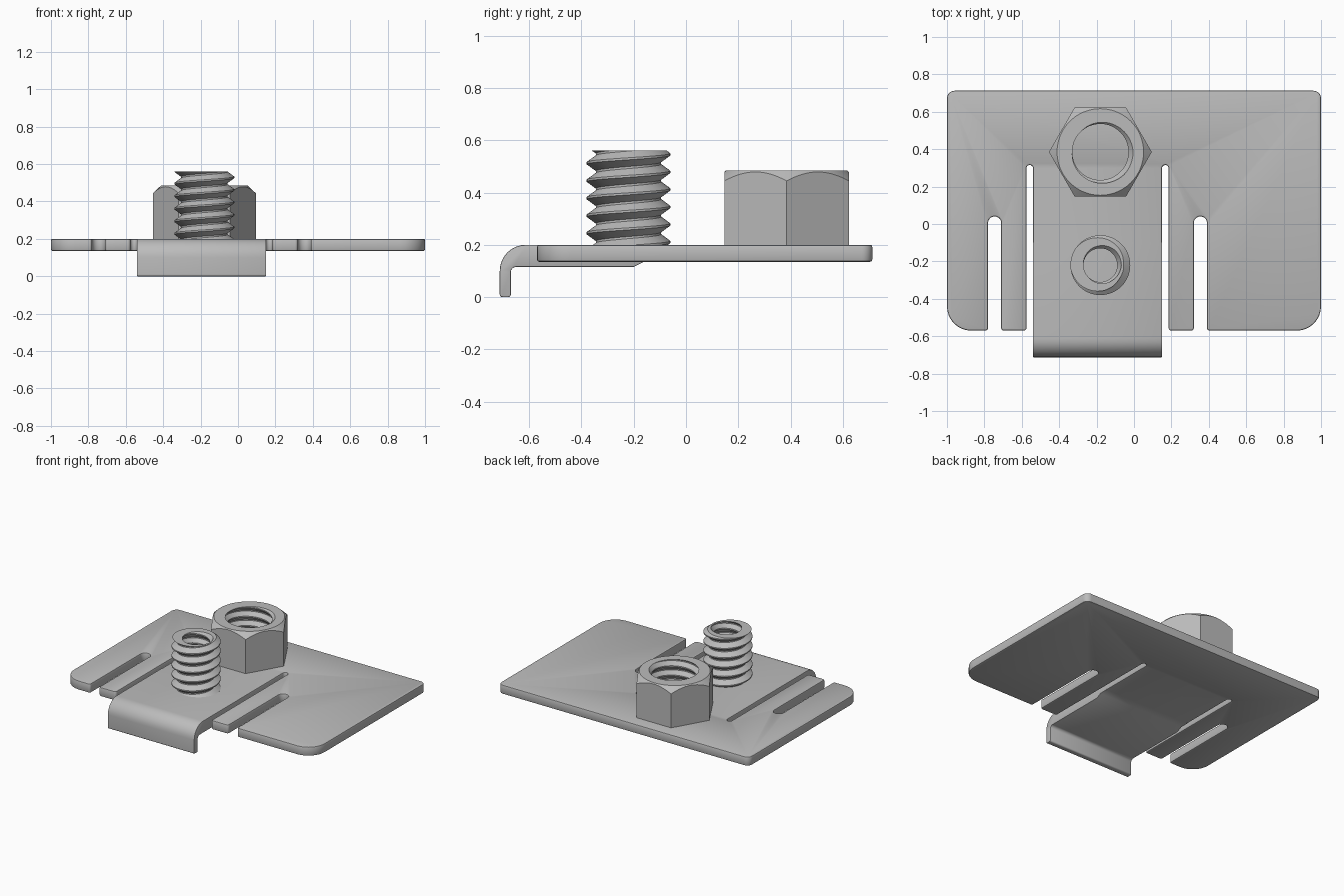
import bpy, bmesh, math
from mathutils import Vector

if "Cube" in bpy.data.objects:
    bpy.data.objects.remove(bpy.data.objects["Cube"])

steel = bpy.data.materials.new("grey steel")
steel.use_nodes = True
steel.diffuse_color = (0.5, 0.5, 0.5, 1)
steel.node_tree.nodes["Principled BSDF"].inputs["Base Color"].default_value = (0.5, 0.5, 0.5, 1)

TOP, BOTTOM = 0.2, 0.135     # plate faces
AXIS = -0.195                # centre line of the tongue and slots
SEAM = -0.1                  # where the tongue joins the plate
BOLT_X = -0.18
PITCH = 0.067


def finish(name, bm):
    bmesh.ops.recalc_face_normals(bm, faces=bm.faces)
    mesh = bpy.data.meshes.new(name)
    bm.to_mesh(mesh)
    bm.free()
    mesh.materials.append(steel)
    ob = bpy.data.objects.new(name, mesh)
    bpy.context.collection.objects.link(ob)
    return ob


def activate(ob):
    bpy.ops.object.select_all(action='DESELECT')
    ob.select_set(True)
    bpy.context.view_layer.objects.active = ob


def smooth(ob):
    activate(ob)
    bpy.ops.object.shade_smooth_by_angle(angle=math.radians(35))


def boolean(ob, cutter, operation):
    mod = ob.modifiers.new("cut", 'BOOLEAN')
    mod.object, mod.operation, mod.solver = cutter, operation, 'EXACT'
    activate(ob)
    bpy.ops.object.modifier_apply(modifier=mod.name)
    bpy.data.objects.remove(cutter)


def rounded(corners, steps=8):
    """Replace each (x, y, radius) corner by an arc."""
    out = []
    for i, (x, y, r) in enumerate(corners):
        p = Vector((x, y))
        if r == 0:
            out.append(p)
            continue
        a = (Vector(corners[i - 1][:2]) - p).normalized()
        b = (Vector(corners[(i + 1) % len(corners)][:2]) - p).normalized()
        half = a.angle(b) / 2
        centre = p + (a + b).normalized() * r / math.sin(half)
        reach = r / math.tan(half)
        start = (p + a * reach - centre).normalized()
        end = (p + b * reach - centre).normalized()
        out += [centre + r * start.slerp(end, k / steps) for k in range(steps + 1)]
    return out


def slab(name, outline, place, offset, bevel):
    """Extrude an outline and soften its rims, leaving the seam sharp."""
    bm = bmesh.new()
    face = bm.faces.new([bm.verts.new(place(p)) for p in outline])
    rim = list(face.edges)
    ext = bmesh.ops.extrude_face_region(bm, geom=[face], use_keep_orig=True)["geom"]
    bmesh.ops.translate(bm, vec=offset, verts=[g for g in ext if isinstance(g, bmesh.types.BMVert)])
    rim += [g for g in ext if isinstance(g, bmesh.types.BMEdge)]
    rim = [e for e in set(rim) if not all(abs(v.co.y - SEAM) < 1e-4 for v in e.verts)]
    bmesh.ops.recalc_face_normals(bm, faces=bm.faces)
    bmesh.ops.bevel(bm, geom=rim, offset=bevel, segments=2, profile=0.5, affect='EDGES')
    smooth(finish(name, bm))


def threaded_rod(name, minor, major, z0, z1, y, sides=64):
    """Solid helical thread, trimmed flat at both ends."""
    bm = bmesh.new()
    profile = [(0, major), (0.12, major), (0.5, minor), (0.62, minor)]
    turns = math.ceil((z1 - z0) / PITCH) + 4
    rows = []
    for t in range(turns):
        for phase, r in profile:
            row = []
            for a in range(sides):
                ang = math.tau * a / sides
                z = z0 + (t - 2 + phase + a / sides) * PITCH
                row.append(bm.verts.new((BOLT_X + r * math.cos(ang), y + r * math.sin(ang), z)))
            rows.append(row)
    lead = len(profile)
    for i in range(len(rows) - lead - 1):
        for a in range(sides - 1):
            bm.faces.new((rows[i][a], rows[i][a + 1], rows[i + 1][a + 1], rows[i + 1][a]))
        bm.faces.new((rows[i][-1], rows[i + lead][0], rows[i + lead + 1][0], rows[i + 1][-1]))
    for z, up in ((z0, -1), (z1, 1)):
        bmesh.ops.bisect_plane(bm, geom=bm.verts[:] + bm.edges[:] + bm.faces[:],
                               plane_co=(0, 0, z), plane_no=(0, 0, up), clear_outer=True)
    loose = [v for v in bm.verts if not v.link_faces]
    bmesh.ops.delete(bm, geom=loose, context='VERTS')
    bmesh.ops.holes_fill(bm, edges=[e for e in bm.edges if e.is_boundary], sides=0)
    return finish(name, bm)


def frustum(name, r0, r1, z0, z1, y, sides):
    """Tapered prism with its first corner along +x."""
    bm = bmesh.new()
    rings = [[bm.verts.new((BOLT_X + r * math.cos(math.tau * a / sides),
                            y + r * math.sin(math.tau * a / sides), z)) for a in range(sides)]
             for r, z in ((r0, z0), (r1, z1))]
    for ring in rings:
        bm.faces.new(ring)
    for a in range(sides):
        b = (a + 1) % sides
        bm.faces.new((rings[0][a], rings[0][b], rings[1][b], rings[1][a]))
    return finish(name, bm)


# Base plate: slots mirrored about the tongue, rounded front corners
FRONT, BACK = -0.57, 0.7125
half = [(0.345, SEAM, 0), (0.345, 0.315, 0.017), (0.38, 0.315, 0.017), (0.38, FRONT, 0.015),
        (0.515, FRONT, 0.015), (0.515, 0.04, 0.034), (0.585, 0.04, 0.034), (0.585, FRONT, 0.015)]
right = [(AXIS - x, y, r) for x, y, r in half]
left = [(AXIS + x, y, r) for x, y, r in reversed(half)]
corners = right + [(-1, FRONT, 0.13), (-1, BACK, 0.04), (1, BACK, 0.04), (1, FRONT, 0.13)] + left
slab("base_plate", rounded(corners), lambda p: (p.x, p.y, BOTTOM), (0, 0, TOP - BOTTOM), 0.008)

# Tongue: thicker strip with a lip folded down at the front
side = [(SEAM, TOP, 0), (-0.7125, TOP, 0.1), (-0.7125, 0, 0.01), (-0.67, 0, 0.01),
        (-0.67, 0.115, 0.02), (-0.2, 0.115, 0), (-0.16, BOTTOM, 0), (SEAM, BOTTOM, 0)]
slab("folded_tongue", rounded(side), lambda p: (AXIS - 0.345, p.x, p.y), (0.69, 0, 0), 0.004)

# Hollow threaded stud
STUD_Y = -0.22
stud = threaded_rod("threaded_stud", 0.125, 0.16, 0.19, 0.56, STUD_Y)
boolean(stud, threaded_rod("stud_bore", 0.09, 0.112, 0.15, 0.6, STUD_Y), 'DIFFERENCE')
smooth(stud)

# Hexagonal nut with chamfered crown and threaded hole
NUT_Y, NUT_TOP = 0.385, 0.485
nut = frustum("hex_nut", 0.275, 0.275, 0.19, NUT_TOP, NUT_Y, 6)
boolean(nut, frustum("crown_cone", 0.59, 0.21, 0.15, 0.505, NUT_Y, 96), 'INTERSECT')
boolean(nut, threaded_rod("nut_bore", 0.15, 0.175, 0.15, 0.55, NUT_Y), 'DIFFERENCE')
smooth(nut)
